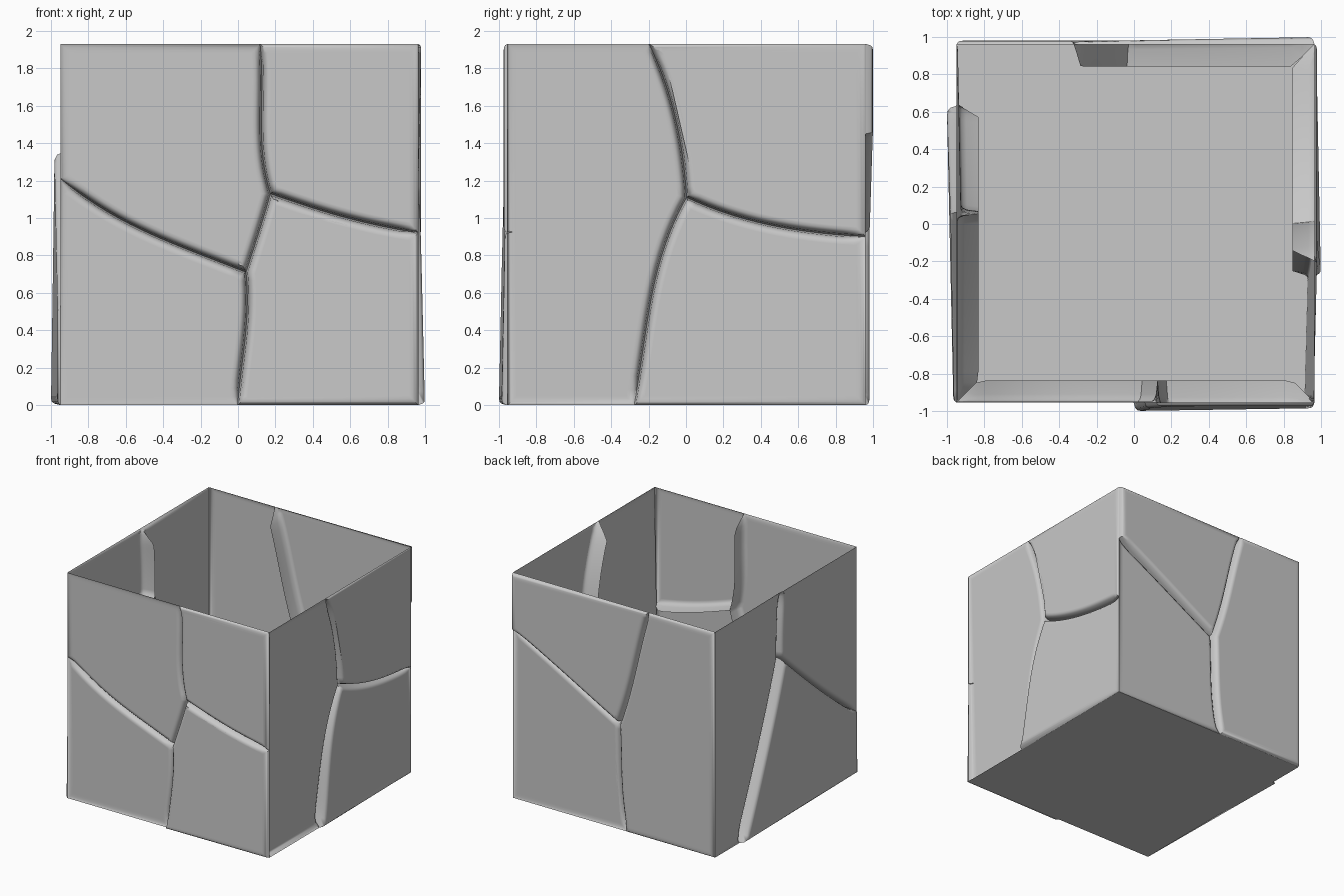
import bpy, bmesh, math
from mathutils import Vector, Matrix
from mathutils.geometry import interpolate_bezier

HALF, TOP, DEPTH = 0.957, 1.93, 0.117
CENTRE = Vector((0.008, 0.003, 0))

if "Cube" in bpy.data.objects:
    bpy.data.objects.remove(bpy.data.objects["Cube"])

stone = bpy.data.materials.new("grey stone")
stone.use_nodes = True
stone.diffuse_color = (0.58, 0.58, 0.58, 1)
stone.node_tree.nodes["Principled BSDF"].inputs["Base Color"].default_value = stone.diffuse_color

BL, BR = Vector((-HALF, 0)), Vector((HALF, 0))
TL, TR = Vector((-HALF, TOP)), Vector((HALF, TOP))


def crack(*pts):
    """Curved crack from its first to its last control point."""
    pts = [Vector((u, z, 0)) for u, z in pts]
    return [p.to_2d() for p in interpolate_bezier(*pts, 18)]


def back(path):
    return path[::-1]


def inset(loop, d):
    """Offset an anticlockwise outline inwards with mitred corners."""
    out = []
    for i, p in enumerate(loop):
        a = (p - loop[i - 1]).normalized()
        b = (loop[(i + 1) % len(loop)] - p).normalized()
        n1, n2 = Vector((-a.y, a.x)), Vector((-b.y, b.x))
        out.append(p + (n1 + n2) * d / max(0.5, 1 + n1.dot(n2)))
    return out


def add_panel(bm, tilt, *parts):
    """One slab: crack bottom, rounded lip, then a slightly tilted face."""
    outline = []
    for p in (p for part in parts for p in part):
        if all((p - q).length > 0.001 for q in outline):
            outline.append(p)
    base, du, dz = tilt
    sunk = [-max(0, min(DEPTH, HALF - abs(p.x), p.y, TOP - p.y)) for p in outline]
    rings = []
    for d, rise in ((0, 0), (0.008, 0.65), (0.018, 0.9), (0.034, 1), (0.05, 1)):
        ring = []
        for p, q, s in zip(inset(outline, d), outline, sunk):
            r = p if rise == 1 else q
            face = base + du * r.x + dz * r.y
            ring.append(bm.verts.new((p.x, -HALF - s - (face - s) * rise, p.y)))
        rings.append(ring)
    n = len(outline)
    for lo, hi in zip(rings, rings[1:]):
        for i in range(n):
            j = (i + 1) % n
            bm.faces.new((lo[i], lo[j], hi[j], hi[i]))
    bmesh.ops.triangulate(bm, faces=[bm.faces.new(rings[-1])])


def finish(name, bm, turn=0):
    bmesh.ops.remove_doubles(bm, verts=bm.verts, dist=0.0005)
    bm.transform(Matrix.Translation(CENTRE) @ Matrix.Rotation(math.radians(turn), 4, "Z"))
    mesh = bpy.data.meshes.new(name)
    bm.to_mesh(mesh)
    bm.free()
    mesh.materials.append(stone)
    obj = bpy.data.objects.new(name, mesh)
    bpy.context.collection.objects.link(obj)
    bpy.ops.object.select_all(action="DESELECT")
    obj.select_set(True)
    bpy.context.view_layer.objects.active = obj
    bpy.ops.object.shade_smooth_by_angle(angle=math.radians(50))


# Front wall: four slabs around two junctions
up, low = (0.165, 1.13), (0.035, 0.71)
top = crack((0.11, TOP), (0.14, 1.65), (0.08, 1.4), up)
left = crack((-HALF, 1.21), (-0.65, 0.96), (-0.4, 0.88), low)
right = crack((HALF, 0.92), (0.65, 0.97), (0.45, 1.03), up)
bottom = crack((-0.01, 0), (0.01, 0.25), (0.06, 0.45), low)
link = crack(low, (0.08, 0.85), (0.13, 1.0), up)
bm = bmesh.new()
add_panel(bm, (-0.008, 0, 0), [BL], bottom, back(left))
add_panel(bm, (0.046, -0.015, -0.02), [BR], right, back(link), back(bottom))
add_panel(bm, (0.02, 0, 0), [TR], top, back(right))
add_panel(bm, (-0.005, 0, 0), [TL], left, link, back(top))
finish("front_wall", bm)

# Wall on the +x side: a tall leaning slab beside two short ones
hub = (0, 1.11)
top = crack((-0.2, TOP), (-0.09, 1.7), (-0.02, 1.45), hub)
right = crack((HALF, 0.9), (0.6, 0.92), (0.3, 0.97), hub)
bottom = crack((-0.28, 0), (-0.2, 0.45), (-0.2, 0.75), hub)
bm = bmesh.new()
add_panel(bm, (-0.03, 0.026, 0.026), [BL], bottom, back(top), [TL])
add_panel(bm, (0.029, -0.02, -0.02), [BR], right, back(bottom))
add_panel(bm, (0.013, 0, 0), [TR], top, back(right))
finish("left_wall", bm, 90)

# Back wall
hub = (0.045, 0.9)
top = crack((0.33, TOP), (0.22, 1.6), (0.19, 1.3), hub)
left = crack((-HALF, 1.45), (-0.6, 1.27), (-0.25, 1.06), hub)
bottom = crack((0.12, 0), (0.04, 0.3), (0.06, 0.6), hub)
bm = bmesh.new()
add_panel(bm, (-0.005, 0, 0), [BL], bottom, back(left))
add_panel(bm, (0.02, 0, 0), [BR, TR], top, back(bottom))
add_panel(bm, (0.022, -0.018, 0), [TL], left, back(top))
finish("back_wall", bm, 180)

# Wall on the -x side
hub = (-0.065, 1.37)
top = crack((-0.04, TOP), (-0.05, 1.8), (-0.07, 1.6), hub)
right = crack((HALF, 0.52), (0.65, 0.74), (0.3, 1.04), hub)
bottom = crack((-0.63, 0), (-0.47, 0.35), (-0.2, 0.95), hub)
bm = bmesh.new()
add_panel(bm, (-0.026, -0.02, 0), [BL], bottom, back(top), [TL])
add_panel(bm, (0.038, -0.022, -0.005), [BR], right, back(bottom))
add_panel(bm, (-0.005, 0, 0), [TR], top, back(right))
finish("right_wall", bm, 270)

# Floor closing the open box from below
bm = bmesh.new()
bm.faces.new([bm.verts.new((x * HALF, y * HALF, 0))
              for x, y in ((-1, -1), (-1, 1), (1, 1), (1, -1))])
finish("floor", bm)
